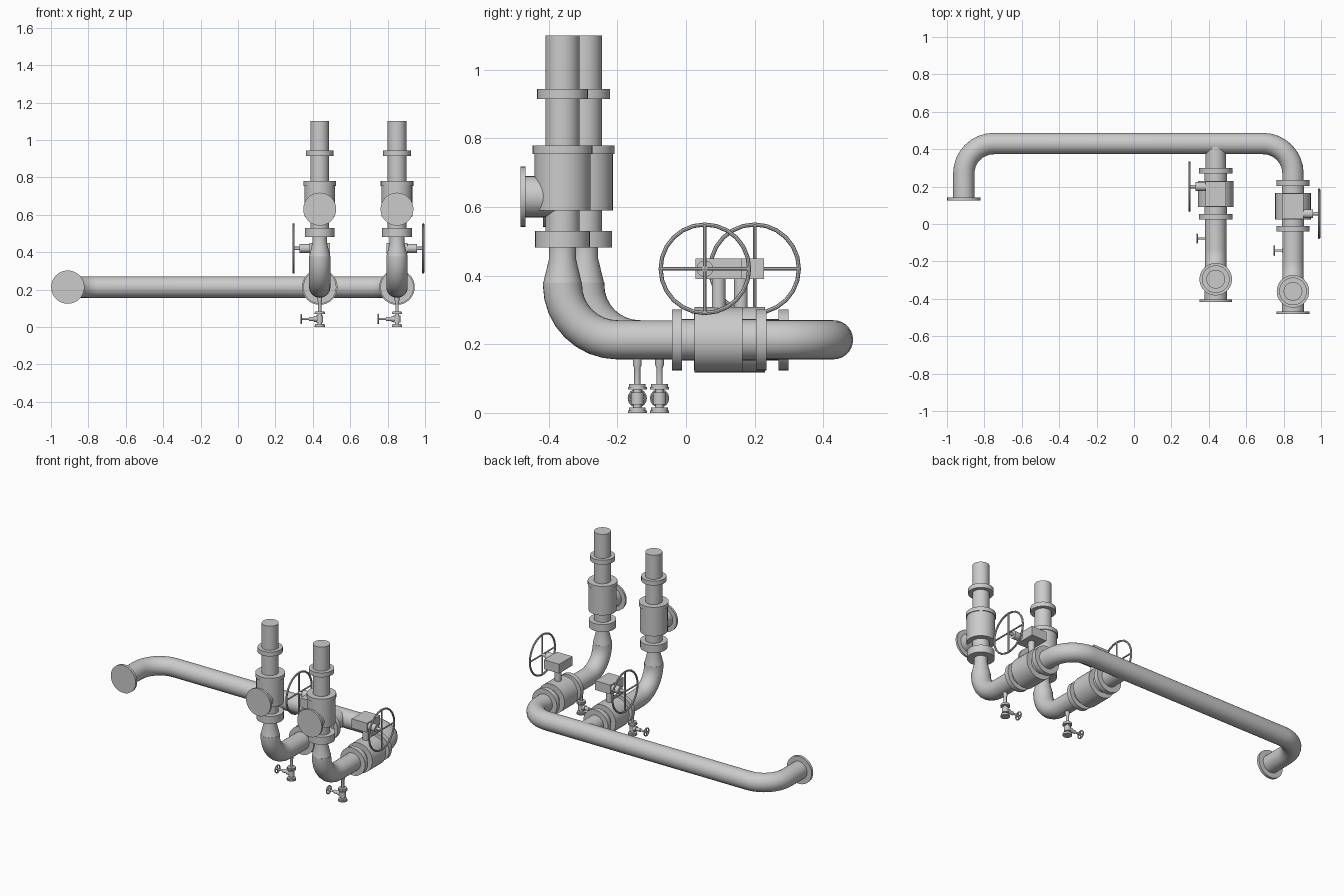
import bpy, bmesh, math
from mathutils import Vector

if "Cube" in bpy.data.objects:
    bpy.data.objects.remove(bpy.data.objects["Cube"])

Z = 0.213      # header axis height
R = 0.057      # main pipe radius
BEND = 0.16    # elbow bend radius


def finish(name, bm):
    bmesh.ops.recalc_face_normals(bm, faces=bm.faces)
    me = bpy.data.meshes.new(name)
    bm.to_mesh(me)
    bm.free()
    ob = bpy.data.objects.new(name, me)
    bpy.context.collection.objects.link(ob)
    bpy.ops.object.select_all(action='DESELECT')
    bpy.context.view_layer.objects.active = ob
    ob.select_set(True)
    bpy.ops.object.shade_smooth_by_angle(angle=math.radians(35))
    return ob


def skin(bm, rings, closed=False):
    # join successive rings of vertices, cap the ends when open
    n = len(rings[0])
    pairs = list(zip(rings, rings[1:] + rings[:1])) if closed else list(zip(rings, rings[1:]))
    for a, b in pairs:
        for i in range(n):
            j = (i + 1) % n
            bm.faces.new((a[i], a[j], b[j], b[i]))
    if not closed:
        bm.faces.new(rings[0])
        bm.faces.new(rings[-1])


def ring(bm, c, u, v, r, n):
    return [bm.verts.new(c + r * (math.cos(t) * u + math.sin(t) * v))
            for t in (2 * math.pi * i / n for i in range(n))]


def turned(name, origin, axis, profile, n=32):
    # solid of revolution: profile is (distance along axis, radius)
    d = Vector(axis).normalized()
    u = d.orthogonal().normalized()
    v = d.cross(u)
    bm = bmesh.new()
    skin(bm, [ring(bm, Vector(origin) + d * h, u, v, r, n) for h, r in profile])
    return finish(name, bm)


def disc(name, origin, axis, a, b, r, n=32):
    return turned(name, origin, axis, [(a, r), (b, r)], n)


def pipe(name, corners, r, steps=8, n=28):
    # planar pipe run with rounded right-angle elbows
    P = [Vector(c) for c in corners]
    pts = [P[0]]
    for a, b, c in zip(P, P[1:], P[2:]):
        d1, d2 = (b - a).normalized(), (c - b).normalized()
        centre = b - d1 * BEND + d2 * BEND
        for i in range(steps + 1):
            t = math.pi / 2 * i / steps
            pts.append(centre - d2 * BEND * math.cos(t) + d1 * BEND * math.sin(t))
    pts.append(P[-1])
    normal = (P[1] - P[0]).cross(P[2] - P[1]).normalized()
    bm = bmesh.new()
    rings = []
    for i, p in enumerate(pts):
        if i == 0:
            t = pts[1] - p
        elif i == len(pts) - 1:
            t = p - pts[-2]
        else:
            t = (pts[i + 1] - p).normalized() + (p - pts[i - 1]).normalized()
        rings.append(ring(bm, p, normal, normal.cross(t.normalized()), r, n))
    skin(bm, rings)
    return finish(name, bm)


def box(name, centre, size):
    bm = bmesh.new()
    bmesh.ops.create_cube(bm, size=1)
    for v in bm.verts:
        v.co = Vector(centre) + v.co * Vector(size)
    return finish(name, bm)


def handwheel(name, c, r, tube, n=24):
    # rim and two crossing spokes, axis along x
    c = Vector(c)
    bm = bmesh.new()
    X = Vector((1, 0, 0))
    rings = []
    for i in range(n):
        t = 2 * math.pi * i / n
        out = Vector((0, math.cos(t), math.sin(t)))
        rings.append(ring(bm, c + out * r, X, out, tube, 8))
    skin(bm, rings, closed=True)
    finish(name + "_rim", bm)
    for label, ax in (("spoke_level", (0, 1, 0)), ("spoke_upright", (0, 0, 1))):
        disc(name + "_" + label, c, ax, -r, r, tube * 0.8, 8)


# header pipe with its left end flange
pipe("header_pipe", [(-0.91, 0.135, Z), (-0.91, 0.43, Z), (0.85, 0.43, Z), (0.85, 0.2, Z)], R)
disc("header_end_flange", (-0.91, 0, Z), (0, 1, 0), 0.125, 0.142, 0.089)


def branch(tag, x, y0, side):
    # y0 is the valve centre; side is the direction the handwheel faces
    o = (x, y0, Z)
    Y = (0, 1, 0)
    yr = y0 - 0.455                      # riser position
    # lower elbow
    pipe(tag + "_elbow", [(x, y0 - 0.05, Z), (x, yr, Z), (x, yr, 0.38)], R)

    # main valve and flanges
    disc(tag + "_valve_front_flange", o, Y, -0.136, -0.106, 0.089)
    disc(tag + "_valve_rear_flange", o, Y, 0.109, 0.139, 0.089)
    disc(tag + "_valve_neck", o, Y, -0.12, 0.12, 0.06)
    disc(tag + "_valve_body", o, Y, -0.07, 0.07, 0.095)

    # gear operator and handwheel
    disc(tag + "_valve_stem", (x, y0, 0), (0, 0, 1), 0.28, 0.40, 0.02, 20)
    box(tag + "_gearbox", (x, y0, 0.42), (0.11, 0.135, 0.06))
    wy = y0 - side * 0.04
    turned(tag + "_gear_shaft", (x, wy, 0.42), (side, 0, 0),
           [(0.03, 0.024), (0.107, 0.024), (0.107, 0.009), (0.142, 0.009)], 20)
    handwheel(tag + "_handwheel", (x + side * 0.14, wy, 0.42), 0.129, 0.006)

    # riser with reducer, flanges and relief body
    turned(tag + "_riser", (x, yr, 0), (0, 0, 1), [
        (0.375, R), (0.45, 0.039), (0.482, 0.039), (0.482, 0.08), (0.53, 0.08),
        (0.53, 0.05), (0.59, 0.05), (0.59, 0.082), (0.755, 0.082),
        (0.755, 0.087), (0.78, 0.087), (0.78, 0.05), (0.915, 0.05),
        (0.915, 0.074), (0.944, 0.074), (0.944, 0.05), (1.1, 0.05)])
    turned(tag + "_side_outlet", (x, yr, 0.63), (0, -1, 0),
           [(0.0, 0.06), (0.108, 0.06), (0.108, 0.088), (0.122, 0.088)])

    # drain line with small valve
    yd = y0 - 0.237
    turned(tag + "_drain", (x, yd, 0), (0, 0, 1), [
        (0, 0.028), (0.007, 0.028), (0.007, 0.025), (0.015, 0.025), (0.015, 0.012),
        (0.025, 0.012), (0.025, 0.019), (0.06, 0.019), (0.06, 0.012),
        (0.068, 0.012), (0.068, 0.028), (0.076, 0.028), (0.076, 0.025),
        (0.084, 0.025), (0.084, 0.009), (0.13, 0.009), (0.14, 0.013), (0.17, 0.013)], 20)
    turned(tag + "_drain_spindle", (x, yd, 0.043), (-1, 0, 0),
           [(0, 0.016), (0.03, 0.016), (0.03, 0.011), (0.058, 0.011),
            (0.058, 0.006), (0.104, 0.006)], 16)
    handwheel(tag + "_drain_wheel", (x - 0.1, yd, 0.043), 0.024, 0.004, 16)


branch("right_branch", 0.85, 0.095, 1)
branch("middle_branch", 0.437, 0.16, -1)

# pipe joining the middle branch to the header
disc("middle_branch_tee", (0.437, 0, Z), (0, 1, 0), 0.28, 0.425, 0.055)
